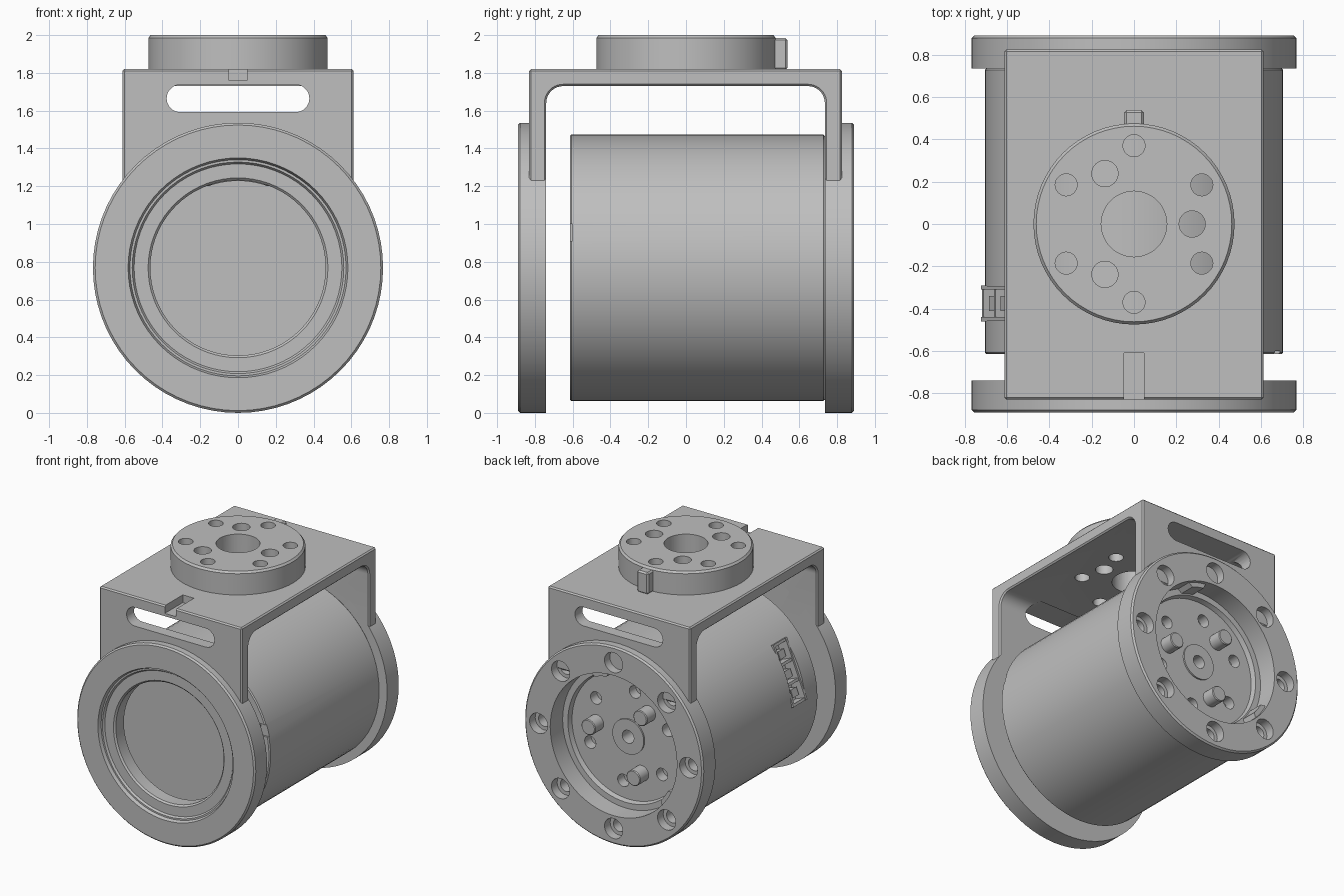
import bpy
import bmesh
from math import pi, sin, cos, radians
from mathutils import Matrix, Vector

old = bpy.data.objects.get("Cube")
if old:
    bpy.data.objects.remove(old, do_unlink=True)

AXIS_Z = 0.768                      # height of the motor axis
R = 0.768                           # outer radius of both end rings
ALONG_Y = Matrix.Translation((0, 0, AXIS_Z)) @ Matrix.Rotation(-pi / 2, 4, "X")

grey = bpy.data.materials.new("machined_grey")
grey.use_nodes = True
grey.diffuse_color = (0.52, 0.52, 0.52, 1)
grey.node_tree.nodes["Principled BSDF"].inputs["Base Color"].default_value = (0.52, 0.52, 0.52, 1)


def lathe(bm, profile, matrix, closed=False, steps=64):
    """Revolve (radius, height) points about local z."""
    part = bmesh.new()
    vs = [part.verts.new((r, 0, h)) for r, h in profile]
    pairs = list(zip(vs, vs[1:])) + ([(vs[-1], vs[0])] if closed else [])
    edges = [part.edges.new(p) for p in pairs]
    bmesh.ops.spin(part, geom=vs + edges, cent=(0, 0, 0), axis=(0, 0, 1),
                   angle=2 * pi, steps=steps, use_duplicate=False)
    bmesh.ops.remove_doubles(part, verts=part.verts, dist=1e-4)
    merge(bm, part, matrix)


def merge(bm, part, matrix=Matrix()):
    bmesh.ops.recalc_face_normals(part, faces=part.faces)
    part.transform(matrix)
    tmp = bpy.data.meshes.new("tmp")
    part.to_mesh(tmp)
    part.free()
    bm.from_mesh(tmp)
    bpy.data.meshes.remove(tmp)


def rod(bm, r, lo, hi, matrix, steps=32):
    lathe(bm, [(0, lo), (r, lo), (r, hi), (0, hi)], matrix, steps=steps)


def box(bm, lo, hi, matrix=Matrix()):
    lo, hi = Vector(lo), Vector(hi)
    part = bmesh.new()
    bmesh.ops.create_cube(part, size=1)
    merge(bm, part, matrix @ Matrix.Translation((lo + hi) / 2) @ Matrix.Diagonal((*(hi - lo), 1)))


def prism(bm, outline, depth, matrix):
    """Closed solid: a flat outline extended both ways along local z."""
    part = bmesh.new()
    low = [part.verts.new((a, b, -depth)) for a, b in outline]
    high = [part.verts.new((a, b, depth)) for a, b in outline]
    part.faces.new(low)
    part.faces.new(high)
    for i in range(len(low)):
        part.faces.new((low[i - 1], low[i], high[i], high[i - 1]))
    merge(bm, part, matrix)


def arc(cx, cy, r, start, end, n=10):
    angles = [radians(start + (end - start) * i / n) for i in range(n + 1)]
    return [(cx + r * cos(a), cy + r * sin(a)) for a in angles]


def finish(name, bm, cutter=None, bevel=0):
    """Make an object, soften its edges, cut it and shade it."""
    mesh = bpy.data.meshes.new(name)
    bm.to_mesh(mesh)
    bm.free()
    mesh.materials.append(grey)
    ob = bpy.data.objects.new(name, mesh)
    bpy.context.collection.objects.link(ob)
    bpy.ops.object.select_all(action="DESELECT")
    bpy.context.view_layer.objects.active = ob
    ob.select_set(True)
    if bevel:
        mod = ob.modifiers.new("edge", "BEVEL")
        mod.width, mod.segments, mod.limit_method = bevel, 1, "ANGLE"
        bpy.ops.object.modifier_apply(modifier=mod.name)
    if cutter:
        cut_mesh = bpy.data.meshes.new(name + "_cutter")
        cutter.to_mesh(cut_mesh)
        cutter.free()
        cut_mesh.materials.append(grey)
        cut = bpy.data.objects.new(name + "_cutter", cut_mesh)
        cut.hide_render = True
        bpy.context.collection.objects.link(cut)
        mod = ob.modifiers.new("cut", "BOOLEAN")
        mod.operation, mod.solver, mod.object = "DIFFERENCE", "EXACT", cut
        mod.use_self = True
        bpy.ops.object.modifier_apply(modifier=mod.name)
        bpy.data.objects.remove(cut, do_unlink=True)
    bpy.ops.object.shade_smooth_by_angle(angle=radians(30))


def polar(r, degrees, matrix=Matrix()):
    a = radians(degrees)
    return matrix @ Matrix.Translation((r * cos(a), r * sin(a), 0))


# Angles on the back face count anticlockwise as seen from behind
def back(r, degrees):
    return polar(r, 180 + degrees, ALONG_Y)


# Flange hole positions: outer bolt holes and three dowel holes
bolts = [polar(0.37, 90 + 60 * i) for i in range(6)]
dowels = [polar(0.275, 120 * i) for i in range(3)]


def flange_holes(lo, hi):
    bm = bmesh.new()
    rod(bm, 0.155, lo, hi, Matrix(), 48)
    for m in bolts:
        rod(bm, 0.052, lo, hi, m)
    for m in dowels:
        rod(bm, 0.062, lo, hi, m)
    return bm


# Bracket: U-shaped strap with slots, a top notch and flange holes
bm = bmesh.new()
outline = [(-0.83, 1.2), (-0.74, 1.2)] + arc(-0.65, 1.64, 0.09, 180, 90)
outline += arc(0.645, 1.64, 0.09, 90, 0) + [(0.735, 1.2), (0.825, 1.2), (0.825, 1.82), (-0.83, 1.82)]
prism(bm, outline, 0.612, Matrix(((0, 0, 1, 0), (1, 0, 0, 0), (0, 1, 0, 0), (0, 0, 0, 1))))
cut = flange_holes(1.6, 1.9)
slot = arc(0.305, 1.665, 0.073, -90, 90) + arc(-0.305, 1.665, 0.073, 90, 270)
for y in (-0.83, 0.83):
    prism(cut, slot, 0.2, Matrix.Translation((0, y, 0)) @ Matrix.Rotation(pi / 2, 4, "X"))
box(cut, (-0.048, -0.95, 1.76), (0.048, -0.61, 1.9))
rod(cut, 0.46, -1, -0.7, ALONG_Y, 64)
rod(cut, 0.547, 0.7, 1, ALONG_Y, 64)
finish("bracket", bm, cut, bevel=0.01)

# Top flange and its locating key
bm = bmesh.new()
lathe(bm, [(0, 1.815), (0.475, 1.815), (0.475, 1.985), (0.462, 2), (0, 2)], Matrix())
finish("top_flange", bm, flange_holes(1.7, 2.1))
bm = bmesh.new()
box(bm, (-0.048, 0.44, 1.815), (0.048, 0.538, 1.985))
finish("flange_key", bm, bevel=0.012)

# Front ring with a stepped opening
bm = bmesh.new()
lathe(bm, [(R, -0.74), (R, -0.878), (R - 0.012, -0.89), (0.582, -0.89), (0.572, -0.865),
           (0.56, -0.865), (0.55, -0.85), (0.476, -0.85), (0.464, -0.838), (0.464, -0.74)],
      ALONG_Y, closed=True, steps=72)
finish("front_ring", bm)

# Back ring with eight counterbored holes
bm = bmesh.new()
lathe(bm, [(R, 0.735), (R, 0.878), (R - 0.012, 0.89), (0.545, 0.89), (0.545, 0.735)],
      ALONG_Y, closed=True, steps=72)
cut = bmesh.new()
for i in range(8):
    lathe(cut, [(0, 0.7), (0.05, 0.7), (0.05, 0.82), (0.078, 0.82), (0.078, 0.95), (0, 0.95)],
          back(0.645, 45 * i), steps=32)
finish("back_ring", bm, cut)

# Small lips inside the back opening
bm = bmesh.new()
for middle in (105, -35):
    band = arc(0, 0, 0.555, 180 - middle - 9, 180 - middle + 9) + \
        arc(0, 0, 0.51, 180 - middle + 6, 180 - middle - 6)
    prism(bm, band, 0.06, ALONG_Y @ Matrix.Rotation(pi, 4, "X") @ Matrix.Translation((0, 0, -0.8)))
finish("back_lips", bm)

# Motor body with a sunken hub face, bolt holes and a side pocket
bm = bmesh.new()
lathe(bm, [(0, -0.615), (0.697, -0.615), (0.705, -0.607), (0.705, 0.727), (0.697, 0.737),
           (0.5, 0.737), (0.49, 0.7), (0.135, 0.7), (0.135, 0.712), (0, 0.712)],
      ALONG_Y, steps=72)
cut = bmesh.new()
rod(cut, 0.05, 0.6, 0.9, ALONG_Y)
for i in range(6):
    rod(cut, 0.048, 0.62, 0.9, back(0.36, 22 + 60 * i))
box(cut, (0.62, -0.7, 0.91), (0.75, -0.6, 1.0))
# Local x of the pocket frame points outward on the -x side, tilted upward
side = Matrix.Translation((0, 0, AXIS_Z)) @ Matrix.Rotation(radians(202), 4, "Y")
box(cut, (0.6, -0.455, -0.235), (0.8, -0.295, 0.235), side)
finish("motor_body", bm, cut)

# Hub drive pins
bm = bmesh.new()
for i in range(3):
    lathe(bm, [(0, 0.69), (0.06, 0.69), (0.06, 0.8), (0.054, 0.806), (0, 0.806)],
          back(0.28, -67 + 120 * i), steps=32)
finish("drive_pins", bm)

# Side connector: thin frame walls, dividers and contact blocks
bm = bmesh.new()
for y in (-0.46, -0.31):
    box(bm, (0.59, y, -0.235), (0.685, y + 0.02, 0.235), side)
for z in (-0.235, -0.085, 0.065, 0.215):
    box(bm, (0.59, -0.46, z), (0.68, -0.29, z + 0.02), side)
for z in (-0.14, 0.01, 0.15):
    box(bm, (0.59, -0.41, z - 0.03), (0.665, -0.34, z + 0.03), side)
finish("side_connector", bm)
